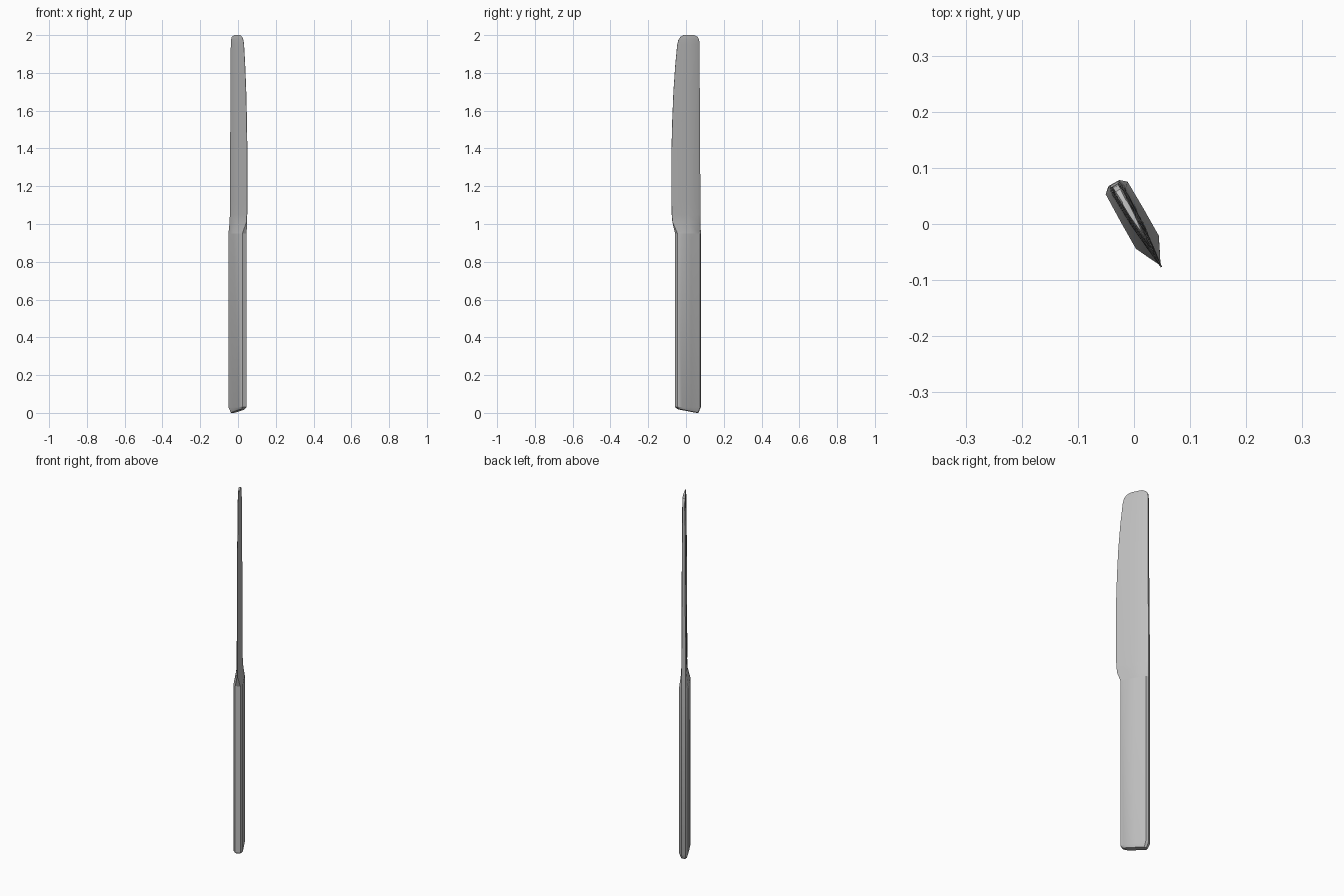
import bpy, bmesh, math
from mathutils import Matrix

cube = bpy.data.objects.get("Cube")
if cube:
    bpy.data.objects.remove(cube)

steel = bpy.data.materials.new("brushed_steel")
steel.use_nodes = True
COLOR = (0.52, 0.52, 0.52, 1)
steel.diffuse_color = COLOR
steel.node_tree.nodes["Principled BSDF"].inputs["Base Color"].default_value = COLOR

# Local axes: x runs from spine to cutting edge, y is thickness
PLACE = Matrix.Translation((0.004, 0.0025, 0)) @ Matrix.Rotation(math.radians(-60.5), 4, 'Z')


def ring(half, z):
    """Mirror a half section into a closed loop at height z."""
    loop = half + [(u, -t) for u, t in reversed(half)]
    return [(u, t, z) for u, t in loop]


def loft(name, rings, cap_start=True):
    bm = bmesh.new()
    loops = [[bm.verts.new(p) for p in r] for r in rings]
    for a, b in zip(loops, loops[1:]):
        for i in range(len(a)):
            j = (i + 1) % len(a)
            bm.faces.new((a[i], a[j], b[j], b[i]))
    if cap_start:
        bm.faces.new(loops[0])
    bm.faces.new(loops[-1])
    bmesh.ops.recalc_face_normals(bm, faces=bm.faces)
    bm.transform(PLACE)
    mesh = bpy.data.meshes.new(name)
    bm.to_mesh(mesh)
    bm.free()
    mesh.materials.append(steel)
    obj = bpy.data.objects.new(name, mesh)
    bpy.context.collection.objects.link(obj)
    bpy.ops.object.select_all(action='DESELECT')
    obj.select_set(True)
    bpy.context.view_layer.objects.active = obj
    bpy.ops.object.shade_smooth_by_angle(angle=math.radians(35))
    return obj


# Handle: rounded bar with a slanted, chamfered butt
grip = [(-0.081, 0.011), (-0.071, 0.0225), (-0.015, 0.0235), (0.04, 0.0235), (0.062, 0.013)]
butt = []
for u, t in grip:
    inset = -0.009 + (u + 0.009) * 0.82
    butt.append((inset, t * 0.65))
butt_ring = [(u, t, 0.17 * (u + 0.068)) for u, t, _ in ring(butt, 0)]
loft("handle", [butt_ring, ring(grip, 0.03), ring(grip, 0.95)])


# Blade: wedge section following the spine and edge outlines
def blade_half(spine, edge, thick):
    width = edge - spine
    shape = [(0, 0.7), (0.1, 1), (0.45, 0.85), (0.75, 0.5), (1, 0.1)]
    return [(spine + width * f, thick * k) for f, k in shape]


# height, spine position, edge position, half thickness
outline = [
    (1.01, -0.080, 0.085, 0.015),
    (1.05, -0.080, 0.089, 0.013),
    (1.12, -0.080, 0.091, 0.013),
    (1.38, -0.078, 0.091, 0.012),
    (1.55, -0.077, 0.086, 0.011),
    (1.70, -0.077, 0.079, 0.010),
    (1.84, -0.076, 0.068, 0.009),
    (1.95, -0.076, 0.056, 0.008),
    (1.975, -0.074, 0.049, 0.008),
    (1.99, -0.066, 0.037, 0.007),
    (2.00, -0.045, 0.018, 0.005),
]
sections = [ring(grip, 0.95)]
sections += [ring(blade_half(s, e, t), z) for z, s, e, t in outline]
loft("blade", sections, cap_start=False)
